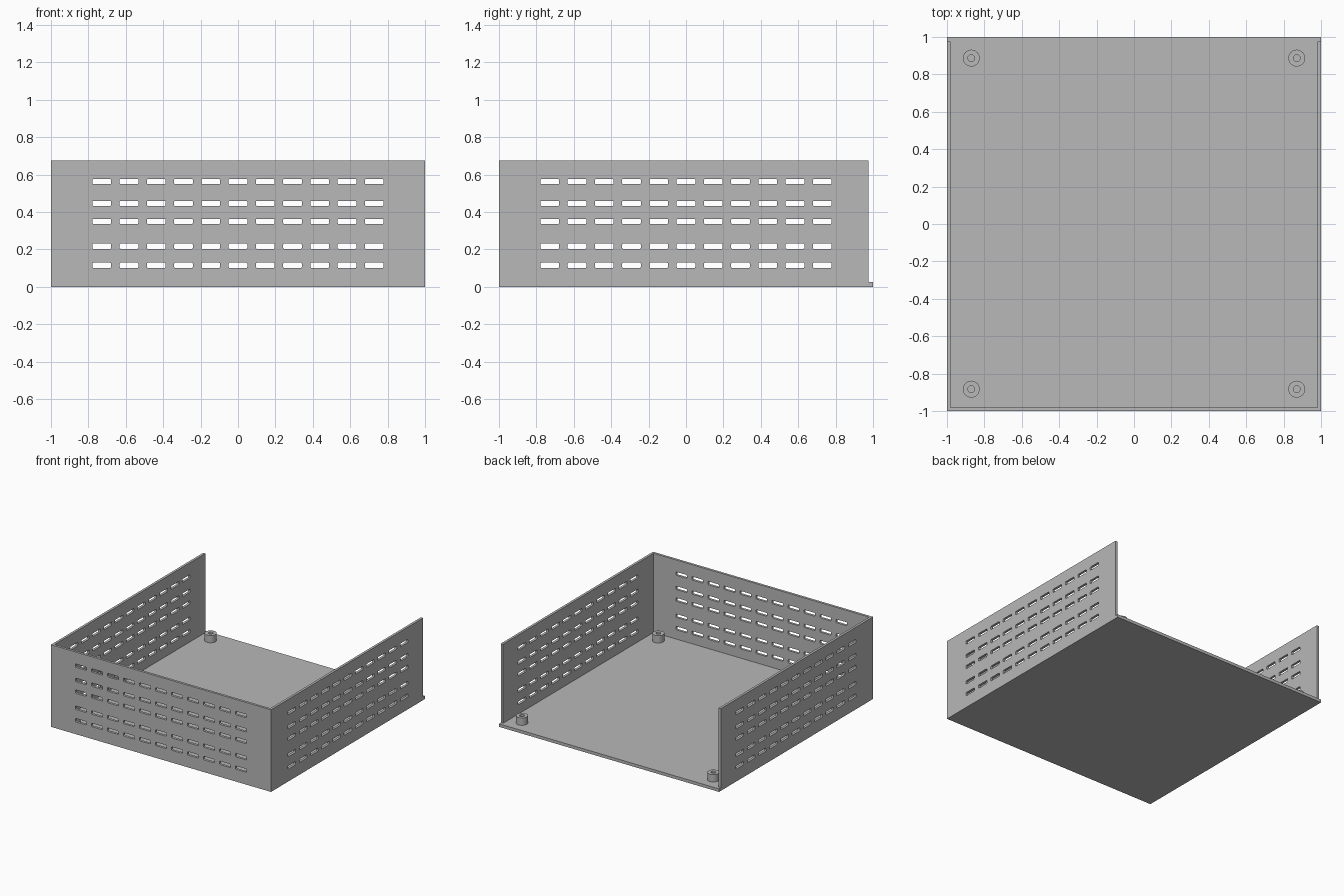
import bpy
import bmesh
import math
from mathutils import Matrix, Vector

if "Cube" in bpy.data.objects:
    bpy.data.objects.remove(bpy.data.objects["Cube"], do_unlink=True)

HALF = 1.0        # half of the footprint
WALL = 0.02       # wall thickness
FLOOR = 0.025     # floor thickness, also the depth of the back lip
HEIGHT = 0.675
LIP = HALF - FLOOR

grey = bpy.data.materials.new("plain grey")
grey.use_nodes = True
grey.diffuse_color = (0.48, 0.48, 0.48, 1)
grey.node_tree.nodes["Principled BSDF"].inputs["Base Color"].default_value = (0.48, 0.48, 0.48, 1)


def rectangle(u0, v0, u1, v1):
    return [(u0, v0), (u1, v0), (u1, v1), (u0, v1)]


def ring(radius, count=32):
    turn = 2 * math.pi / count
    return [(radius * math.cos(i * turn), radius * math.sin(i * turn)) for i in range(count)]


def slot(u, v, width=0.1, height=0.028, r=0.006, steps=3):
    """Small rectangle with rounded corners."""
    points = []
    for quarter, (su, sv) in enumerate([(1, 1), (-1, 1), (-1, -1), (1, -1)]):
        for k in range(steps + 1):
            a = (quarter + k / steps) * math.pi / 2
            points.append((u + su * (width / 2 - r) + r * math.cos(a),
                           v + sv * (height / 2 - r) + r * math.sin(a)))
    return points


def plate(name, outline, holes, thickness, matrix, smooth=False):
    """Extrude a filled outline with holes, centred on its own plane."""
    curve = bpy.data.curves.new(name + "_profile", "CURVE")
    curve.dimensions = "2D"
    curve.fill_mode = "BOTH"
    curve.extrude = thickness / 2
    for loop in [outline] + holes:
        spline = curve.splines.new("POLY")
        spline.points.add(len(loop) - 1)
        for point, (u, v) in zip(spline.points, loop):
            point.co = (u, v, 0, 1)
        spline.use_cyclic_u = True
    helper = bpy.data.objects.new(name + "_profile", curve)
    bpy.context.collection.objects.link(helper)
    graph = bpy.context.evaluated_depsgraph_get()
    mesh = bpy.data.meshes.new_from_object(helper.evaluated_get(graph))
    bpy.data.objects.remove(helper, do_unlink=True)
    bpy.data.curves.remove(curve)

    bm = bmesh.new()
    bm.from_mesh(mesh)
    bmesh.ops.remove_doubles(bm, verts=bm.verts, dist=0.0001)
    bmesh.ops.recalc_face_normals(bm, faces=bm.faces)
    for face in bm.faces:
        face.smooth = False
        face.material_index = 0
    bm.to_mesh(mesh)
    bm.free()
    mesh.name = name
    mesh.materials.clear()
    mesh.materials.append(grey)
    obj = bpy.data.objects.new(name, mesh)
    obj.matrix_world = matrix
    bpy.context.collection.objects.link(obj)
    if smooth:
        bpy.ops.object.select_all(action="DESELECT")
        obj.select_set(True)
        bpy.context.view_layer.objects.active = obj
        bpy.ops.object.shade_smooth_by_angle(angle=math.radians(30))
    return obj


# Vent slots shared by the three walls
ROWS = [0.115, 0.217, 0.35, 0.446, 0.563]
vents = [slot(0.1457 * i, z) for i in range(-5, 6) for z in ROWS]
upright = Matrix.Rotation(math.pi / 2, 4, "X")
sideways = Matrix.Rotation(math.pi / 2, 4, "Z") @ upright

# Front wall
plate("front_wall", rectangle(-HALF, 0, HALF, HEIGHT), vents, WALL,
      Matrix.Translation((0, -HALF + WALL / 2, 0)) @ upright)

# Side walls, stopping short of the back lip
for side, sx in (("left", 1), ("right", -1)):
    plate(side + "_wall", rectangle(-HALF + WALL, 0, LIP, HEIGHT), vents, WALL,
          Matrix.Translation((sx * (HALF - WALL / 2), 0, 0)) @ sideways)

# Floor between the walls, widening into the back lip
inner = HALF - WALL
floor_outline = [(-inner, -inner), (inner, -inner), (inner, LIP), (HALF, LIP),
                 (HALF, HALF), (-HALF, HALF), (-HALF, LIP), (-inner, LIP)]
plate("floor", floor_outline, [], FLOOR, Matrix.Translation((0, 0, FLOOR / 2)))

# Hollow screw posts in the corners
POST = 0.06
for side, sx in (("left", 1), ("right", -1)):
    for end, y in (("front", -0.883), ("back", 0.887)):
        plate(f"{end}_{side}_post", ring(0.045), [ring(0.018)], POST,
              Matrix.Translation(Vector((sx * 0.87, y, FLOOR + POST / 2))), smooth=True)
